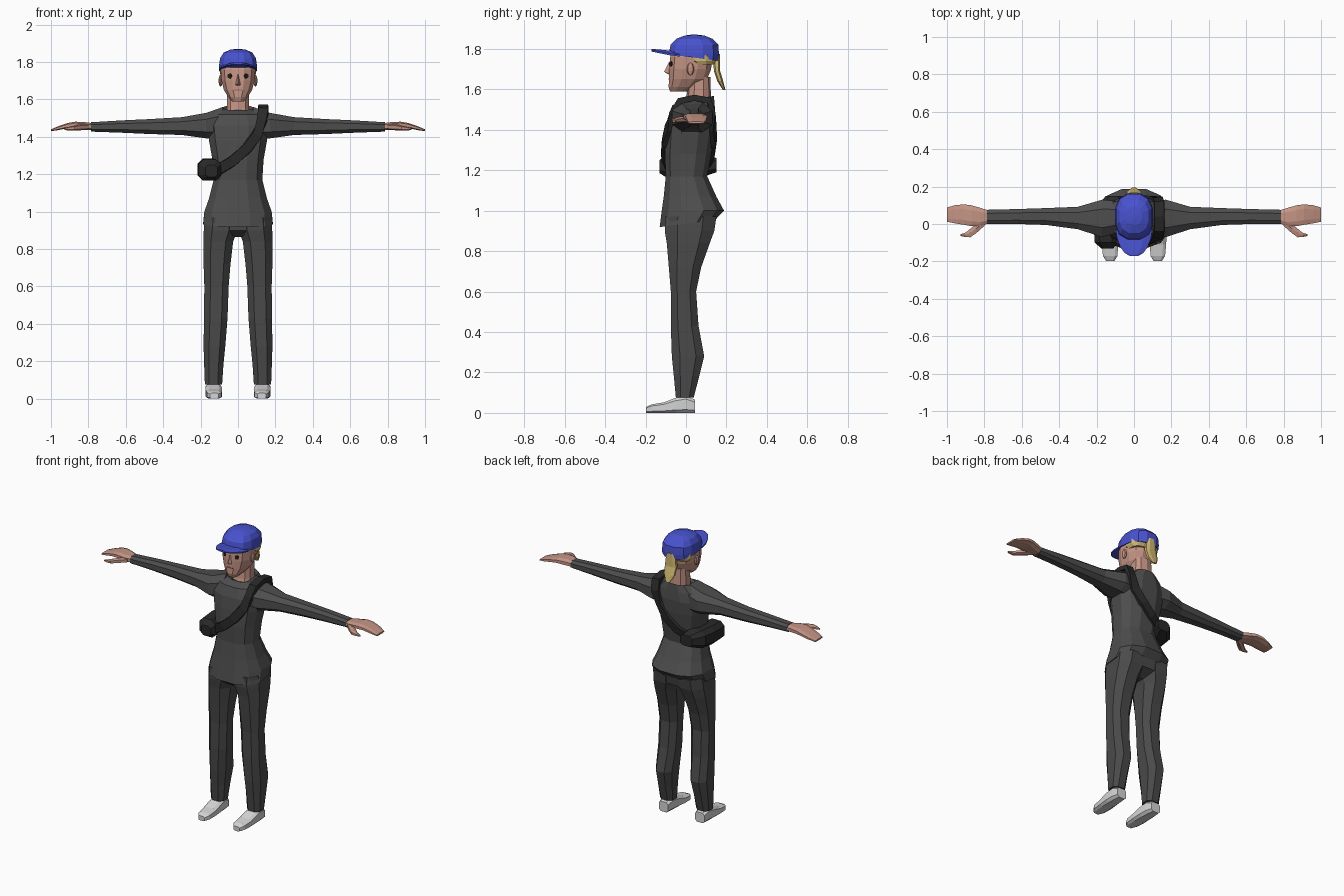
import bpy, bmesh, math
from mathutils import Vector
from mathutils.bvhtree import BVHTree

if "Cube" in bpy.data.objects:
    bpy.data.objects.remove(bpy.data.objects["Cube"])


def material(name, r, g, b):
    m = bpy.data.materials.new(name)
    m.diffuse_color = (r, g, b, 1)
    m.use_nodes = True
    m.node_tree.nodes["Principled BSDF"].inputs["Base Color"].default_value = m.diffuse_color
    return m


SHIRT = material("charcoal shirt", 0.075, 0.075, 0.075)
PANTS = material("dark grey trousers", 0.068, 0.068, 0.068)
BLACK = material("black strap", 0.022, 0.022, 0.022)
SKIN = material("skin", 0.56, 0.30, 0.235)
HAIR = material("blond hair", 0.62, 0.47, 0.17)
BLUE = material("blue cap", 0.065, 0.085, 0.62)
SHOE = material("light grey shoe", 0.66, 0.66, 0.66)
EYE = material("dark eye", 0.015, 0.012, 0.01)
LIP = material("lip", 0.30, 0.14, 0.11)


def ring(axis, p, a0, a1, b0, b1, n=10, e=0.8, tilt=0.0):
    """Rounded section across an axis, filling a0..a1 by b0..b1."""
    pw = lambda v: math.copysign(abs(v) ** e, v)
    ang = [2 * math.pi * (i + 0.5) / n for i in range(n)]
    ca, sb = [pw(math.cos(t)) for t in ang], [pw(math.sin(t)) for t in ang]
    mc, ms = max(ca), max(sb)
    out = []
    for c, s in zip(ca, sb):
        c, s = c / mc, s / ms
        a = (a0 + a1) / 2 + c * (a1 - a0) / 2
        b = (b0 + b1) / 2 + s * (b1 - b0) / 2
        q = p + tilt * s
        out.append(Vector({'X': (q, a, b), 'Y': (a, q, b), 'Z': (a, b, q)}[axis]))
    return out


def finish(name, bm, mat, mirror=False):
    bmesh.ops.recalc_face_normals(bm, faces=bm.faces[:])
    me = bpy.data.meshes.new(name)
    bm.to_mesh(me)
    bm.free()
    me.materials.append(mat)
    ob = bpy.data.objects.new(name, me)
    bpy.context.collection.objects.link(ob)
    if mirror:
        ob.modifiers.new("Mirror", 'MIRROR').use_mirror_merge = False
    return ob


def loft(name, rings, mat, mirror=False, closed=False, bend=0.0):
    bm = bmesh.new()
    vs = [[bm.verts.new((v.x, v.y, v.z - bend * v.x ** 2)) for v in r] for r in rings]
    n, k = len(rings[0]), len(rings)
    for i in range(k if closed else k - 1):
        A, B = vs[i], vs[(i + 1) % k]
        for j in range(n):
            bm.faces.new((A[j], A[(j + 1) % n], B[(j + 1) % n], B[j]))
    if not closed:
        bm.faces.new(vs[0])
        bm.faces.new(vs[-1])
    return finish(name, bm, mat, mirror)


def zloft(name, rows, mat, n=12, e=0.8, **kw):
    """Rows of z, half width, front y, back y and optional tilt."""
    return loft(name, [ring('Z', r[0], -r[1], r[1], r[2], r[3], n, e, r[4] if len(r) > 4 else 0)
                       for r in rows], mat, **kw)


def sections(name, axis, rows, mat, n=8, e=0.8, **kw):
    return loft(name, [ring(axis, *r, n=n, e=e) for r in rows], mat, **kw)


# Shirt: flared body and sleeves
body = zloft("shirt_body", [
    (0.937, .186, -.13, .145, .018), (1.00, .180, -.12, .188), (1.07, .155, -.11, .15),
    (1.17, .130, -.10, .105), (1.28, .137, -.105, .125), (1.38, .155, -.10, .14),
    (1.46, .165, -.09, .145), (1.52, .135, -.068, .142), (1.555, .082, -.025, .138, .012),
    (1.54, .066, -.005, .128, .01)], SHIRT)
sleeves = sections("sleeves", 'X', [
    (.08, -.045, .12, 1.38, 1.56), (.17, -.07, .13, 1.392, 1.528), (.30, -.028, .092, 1.41, 1.505),
    (.47, -.005, .085, 1.415, 1.495), (.62, 0, .08, 1.422, 1.488), (.785, 0, .076, 1.428, 1.478)],
    SHIRT, mirror=True)

# Trousers
zloft("trouser_seat", [(.865, .06, -.05, .07), (.90, .14, -.10, .135), (.97, .172, -.105, .15)], PANTS)
sections("trouser_legs", 'Z', [
    (.97, 0, .178, -.105, .15), (.90, .003, .183, -.105, .14), (.84, .026, .185, -.095, .118),
    (.72, .04, .184, -.085, .075), (.60, .05, .18, -.075, .05), (.43, .056, .182, -.075, .062),
    (.28, .068, .184, -.07, .09), (.18, .078, .181, -.06, .065), (.075, .085, .177, -.05, .038)],
    PANTS, mirror=True)

# Shoes
sections("shoes", 'Y', [
    (.045, .098, .165, 0, .065), (0, .09, .172, 0, .085), (-.05, .087, .174, 0, .075),
    (-.11, .085, .172, 0, .052), (-.17, .088, .166, 0, .042), (-.197, .104, .15, 0, .03)],
    SHOE, e=0.55, mirror=True)

# Hands with thumbs
sections("hands", 'X', [
    (.77, .006, .07, 1.434, 1.472), (.82, -.012, .086, 1.44, 1.479), (.87, -.012, .1, 1.448, 1.481),
    (.91, -.004, .105, 1.446, 1.474), (.96, .004, .1, 1.436, 1.457), (1.0, .012, .088, 1.43, 1.44)],
    SKIN, e=0.7, mirror=True)
sections("thumbs", 'X', [
    (.80, -.01, .03, 1.437, 1.468), (.845, -.05, 0, 1.435, 1.466), (.875, -.071, -.025, 1.434, 1.46),
    (.90, -.07, -.046, 1.434, 1.455), (.928, -.064, -.055, 1.436, 1.446)], SKIN, n=6, mirror=True)

# Neck and head
zloft("neck", [(1.50, .068, -.01, .13), (1.55, .06, .002, .124), (1.66, .058, .01, .12)], SKIN, n=10)
head = zloft("head", [
    (1.588, .03, -.078, .0), (1.612, .052, -.086, .06), (1.65, .075, -.084, .105),
    (1.70, .089, -.083, .124), (1.76, .093, -.078, .13), (1.82, .08, -.055, .12)], SKIN)

bm = bmesh.new()
tip, bridge, under, left, right = [bm.verts.new(p) for p in (
    (0, -.108, 1.686), (0, -.082, 1.738), (0, -.078, 1.670), (-.017, -.078, 1.676), (.017, -.078, 1.676))]
for f in ((tip, bridge, left), (tip, right, bridge), (tip, left, under), (tip, under, right)):
    bm.faces.new(f)
finish("nose", bm, SKIN)

bm = bmesh.new()
bmesh.ops.create_uvsphere(bm, u_segments=8, v_segments=5, radius=1)
for v in bm.verts:
    v.co = Vector((.093 + v.co.x * .011, .022 + v.co.y * .018, 1.70 + v.co.z * .032))
finish("ears", bm, SKIN, True)

# Surfaces to lay details on
bpy.context.view_layer.update()
deps = bpy.context.evaluated_depsgraph_get()
tree = {o: BVHTree.FromObject(o, deps) for o in (body, sleeves, head)}


def on_surface(objs, x, z, side):
    hits = [tree[o].ray_cast(Vector((x, side, z)), Vector((0, -side, 0))) for o in objs]
    best = min((h for h in hits if h[0]), key=lambda h: h[3])
    nrm = best[1] if best[1].y * side > 0 else -best[1]
    return best[0], nrm


# Eyes and mouth as thin plates
p, nrm = on_surface([head], .044, 1.725, -1)
bm = bmesh.new()
bmesh.ops.create_cone(bm, cap_ends=True, segments=10, radius1=.014, radius2=.013, depth=.008)
rot = Vector((0, 0, 1)).rotation_difference(nrm).to_matrix()
bmesh.ops.rotate(bm, verts=bm.verts, cent=(0, 0, 0), matrix=rot)
bmesh.ops.translate(bm, verts=bm.verts, vec=p)
finish("eyes", bm, EYE, True)
p, nrm = on_surface([head], 0, 1.65, -1)
bm = bmesh.new()
bmesh.ops.create_cube(bm, size=1)
for v in bm.verts:
    v.co = p + Vector((v.co.x * .042, v.co.y * .006, v.co.z * .005))
finish("mouth", bm, LIP)

# Hair and ponytail
zloft("hair", [(1.722, .088, .03, .135), (1.74, .097, -.005, .148), (1.79, .096, -.03, .15)], HAIR)
zloft("ponytail", [(1.775, .028, .125, .168), (1.735, .035, .135, .168), (1.69, .04, .138, .169),
                   (1.64, .036, .155, .184), (1.597, .014, .182, .195)], HAIR, n=8)

# Cap with curved brim
zloft("cap", [(1.757, .101, -.084, .16, -.016), (1.78, .101, -.083, .163, -.008),
              (1.82, .096, -.076, .16), (1.85, .077, -.048, .13), (1.866, .042, -.005, .09),
              (1.87, .012, .025, .055)], BLUE)
sections("cap_brim", 'Y', [
    (-.03, -.098, .098, 1.776, 1.792), (-.08, -.09, .09, 1.78, 1.796), (-.125, -.072, .072, 1.783, 1.799),
    (-.155, -.05, .05, 1.785, 1.8), (-.17, -.024, .024, 1.787, 1.799)], BLUE, e=0.7, bend=1.9)

# Crossbody strap laid over the shirt, front and back
line = [(.13, 1.49), (.098, 1.41), (.045, 1.335), (-.03, 1.27), (-.1, 1.225)]
shirt = [body, sleeves]
path = [on_surface(shirt, x, z, -1) for x, z in line]
path.append((Vector((-.15, .01, 1.215)), Vector((-1, 0, 0))))
path += [on_surface(shirt, x, z, 1) for x, z in reversed(line)]
path += [(Vector((.135, y, z)), Vector((0, d, .8))) for y, z, d in
         ((.112, 1.543, .5), (.04, 1.555, 0), (-.03, 1.54, -.5))]
rings = []
for i, (p, nrm) in enumerate(path):
    nrm = nrm.normalized()
    tan = path[(i + 1) % len(path)][0] - path[i - 1][0]
    w = tan.cross(nrm).normalized() * .029
    lo, hi = p - nrm * .012, p + nrm * .018
    rings.append([lo - w, lo + w, hi + w * .9, hi - w * .9])
loft("bag_strap", rings, BLACK, closed=True)

# Bag on the hip
sections("bag", 'Y', [
    (-.13, -.175, -.11, 1.185, 1.25), (-.10, -.21, -.09, 1.166, 1.28), (0, -.216, -.09, 1.166, 1.285),
    (.09, -.205, -.07, 1.17, 1.285), (.15, -.15, -.06, 1.19, 1.26)], BLACK, e=0.7)
